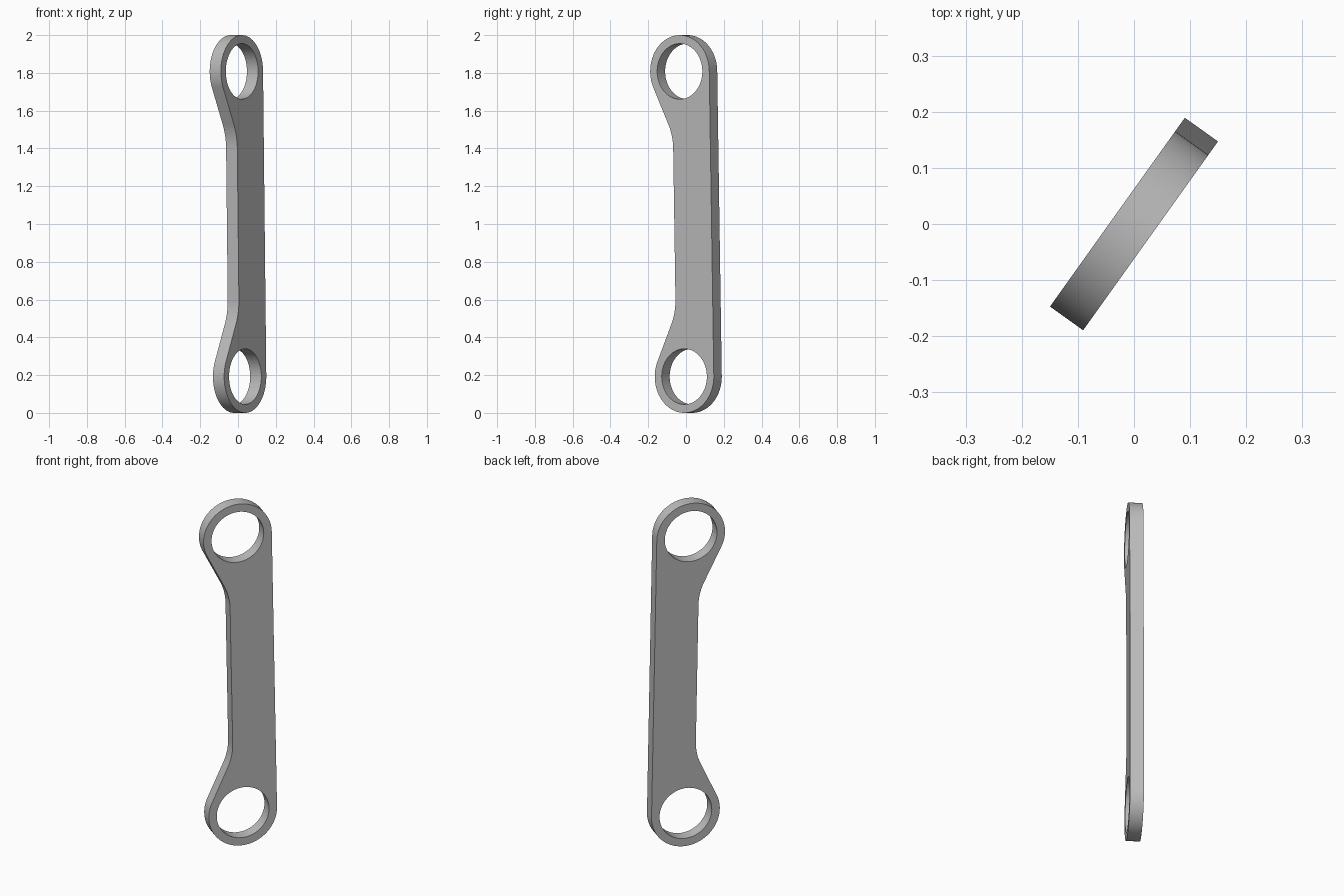
import bpy, bmesh
from math import sin, cos, pi, radians, atan2, acos, hypot
from mathutils import Matrix

cube = bpy.data.objects.get("Cube")
if cube:
    bpy.data.objects.remove(cube, do_unlink=True)

SPAN = 0.808        # half the distance between eye centres
R_EYE, R_HOLE = 0.192, 0.147
THICK = 0.0727
WAIST = -0.05       # inner edge of the arm
FILLET, START = 0.30, 0.40


def arc(cx, cy, r, a0, a1, n):
    return [(cx + r * cos(a0 + (a1 - a0) * i / n),
             cy + r * sin(a0 + (a1 - a0) * i / n)) for i in range(n + 1)]


# Upper half outline: straight edge, round eye, tangent line, concave fillet
a, b = FILLET - WAIST, SPAN - START
lean = atan2(b, a) - acos((R_EYE + FILLET) / hypot(a, b))
half = arc(0, SPAN, R_EYE, 0, pi + lean, 64)
half += arc(WAIST - FILLET, START, FILLET, lean, 0, 16)
outline = half + [(x, -y) for x, y in reversed(half)]

curve = bpy.data.curves.new("link_plate", "CURVE")
curve.dimensions = "2D"
curve.fill_mode = "BOTH"
curve.extrude = THICK / 2
holes = [arc(0, s * SPAN, R_HOLE, 0, 2 * pi, 64)[:-1] for s in (1, -1)]
for points in [outline] + holes:
    spline = curve.splines.new("POLY")
    spline.points.add(len(points) - 1)
    for p, (x, y) in zip(spline.points, points):
        p.co = (x, y, 0, 1)
    spline.use_cyclic_u = True

# Turn the filled profile into a mesh plate
helper = bpy.data.objects.new("profile", curve)
bpy.context.collection.objects.link(helper)
bpy.context.view_layer.update()
mesh = bpy.data.meshes.new_from_object(
    helper.evaluated_get(bpy.context.evaluated_depsgraph_get()))
bpy.data.objects.remove(helper, do_unlink=True)

# Stand it up, slightly tilted and turned about the vertical
bm = bmesh.new()
bm.from_mesh(mesh)
bmesh.ops.remove_doubles(bm, verts=bm.verts, dist=1e-5)
bmesh.ops.recalc_face_normals(bm, faces=bm.faces)
bm.transform(Matrix.Translation((0, 0, 1))
             @ Matrix.Rotation(radians(54.46), 4, "Z")
             @ Matrix.Rotation(pi / 2, 4, "X")
             @ Matrix.Rotation(0.0183, 4, "Z"))
bm.to_mesh(mesh)
bm.free()

plate = bpy.data.objects.new("link_plate", mesh)
bpy.context.collection.objects.link(plate)

grey = bpy.data.materials.new("plain_grey")
grey.use_nodes = True
colour = (0.5, 0.5, 0.5, 1)
grey.diffuse_color = colour
grey.node_tree.nodes["Principled BSDF"].inputs["Base Color"].default_value = colour
mesh.materials.clear()
mesh.materials.append(grey)

bpy.ops.object.select_all(action="DESELECT")
plate.select_set(True)
bpy.context.view_layer.objects.active = plate
bpy.ops.object.shade_smooth_by_angle(angle=radians(30))
